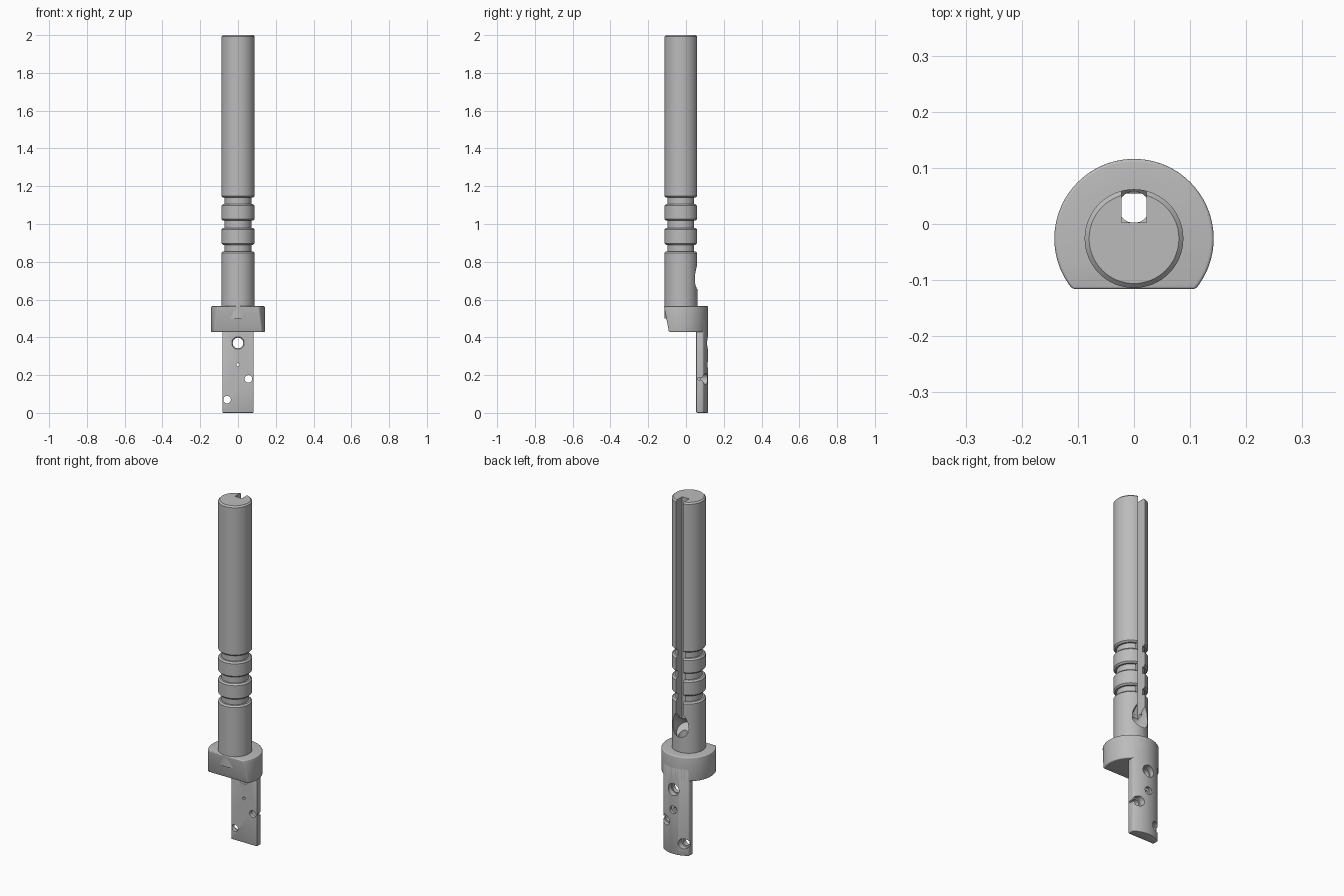
import bpy, bmesh, math
from mathutils import Matrix, Vector

old = bpy.data.objects.get("Cube")
if old:
    bpy.data.objects.remove(old, do_unlink=True)

steel = bpy.data.materials.new("steel grey")
steel.use_nodes = True
GREY = (0.5, 0.5, 0.5, 1)
steel.diffuse_color = GREY
steel.node_tree.nodes["Principled BSDF"].inputs["Base Color"].default_value = GREY

AXIS_Y = -0.026      # shared axis of shaft and collar
COLLAR_R = 0.142


def make_object(name, bm):
    bmesh.ops.recalc_face_normals(bm, faces=bm.faces)
    mesh = bpy.data.meshes.new(name)
    bm.to_mesh(mesh)
    bm.free()
    mesh.materials.append(steel)
    obj = bpy.data.objects.new(name, mesh)
    bpy.context.collection.objects.link(obj)
    return obj


def rod(name, start, end, r1, r2=None, sides=32):
    """Cylinder or cone between two points."""
    a, b = Vector(start), Vector(end)
    d = b - a
    turn = d.to_track_quat('Z', 'Y').to_matrix().to_4x4()
    bm = bmesh.new()
    bmesh.ops.create_cone(bm, cap_ends=True, segments=sides, radius1=r1,
                          radius2=r1 if r2 is None else r2, depth=d.length,
                          matrix=Matrix.Translation((a + b) / 2) @ turn)
    return make_object(name, bm)


def box(name, low, high):
    a, b = Vector(low), Vector(high)
    bm = bmesh.new()
    bmesh.ops.create_cube(bm, size=1, matrix=Matrix.Translation((a + b) / 2)
                          @ Matrix.Diagonal((*(b - a), 1)))
    return make_object(name, bm)


def finish(obj, cutters=(), bevel=0, segments=3):
    """Round the edges, cut the holes, then shade."""
    bpy.ops.object.select_all(action='DESELECT')
    bpy.context.view_layer.objects.active = obj
    obj.select_set(True)
    if bevel:
        mod = obj.modifiers.new("edges", 'BEVEL')
        mod.width = bevel
        mod.segments = segments
        mod.limit_method = 'ANGLE'
        bpy.ops.object.modifier_apply(modifier=mod.name)
    for cutter in cutters:
        mod = obj.modifiers.new("cut", 'BOOLEAN')
        mod.operation = 'DIFFERENCE'
        mod.solver = 'EXACT'
        mod.object = cutter
        bpy.ops.object.modifier_apply(modifier=mod.name)
    bpy.ops.object.shade_smooth_by_angle(angle=math.radians(32))


# Grooved shaft: a lathed profile of chamfered bands
R, CORE, C = 0.088, 0.071, 0.008
profile = [(0, 0.5), (R, 0.5)]
for low, high in ((0.855, 0.89), (0.98, 1.018), (1.105, 1.14)):
    profile += [(R, low - C), (R - C, low), (CORE, low),
                (CORE, high), (R - C, high), (R, high + C)]
profile += [(R, 2 - C), (R - C, 2), (0, 2)]
bm = bmesh.new()
verts = [bm.verts.new((r, 0, z)) for r, z in profile]
edges = [bm.edges.new(pair) for pair in zip(verts, verts[1:])]
bmesh.ops.spin(bm, geom=verts + edges, cent=(0, 0, 0), axis=(0, 0, 1),
               angle=math.tau, steps=64)
bmesh.ops.remove_doubles(bm, verts=bm.verts, dist=0.0001)
bmesh.ops.translate(bm, verts=bm.verts, vec=(0, AXIS_Y, 0))
shaft = make_object("grooved_shaft", bm)

# Wire slot, slanted pocket and vertical bore
slot = box("slot_cutter", (-0.022, 0.003, 0.7), (0.022, 0.2, 2.1))
pocket = rod("pocket_cutter", (0, 0.005, 0.665), (0, 0.155, 0.815), 0.05)
bore = rod("bore_cutter", (0, 0.03, 0.3), (0, 0.03, 0.75), 0.028)
finish(shaft, (slot, pocket, bore))

# Collar: a disc with a sloping flat front
collar = rod("collar", (0, AXIS_Y, 0.428), (0, AXIS_Y, 0.565), COLLAR_R, sides=72)
bm = bmesh.new()
bm.from_mesh(collar.data)
bm.transform(collar.matrix_world)
cut = bmesh.ops.bisect_plane(bm, geom=bm.verts[:] + bm.edges[:] + bm.faces[:],
                             plane_co=(0, -0.117, 0.565),
                             plane_no=(0, -0.137, -0.027), clear_outer=True)
bmesh.ops.edgeloop_fill(bm, edges=[e for e in cut["geom_cut"]
                                   if isinstance(e, bmesh.types.BMEdge)])
bmesh.ops.recalc_face_normals(bm, faces=bm.faces)
bm.to_mesh(collar.data)
bm.free()
finish(collar, (bore,), bevel=0.014, segments=4)

# Mounting tang: flat front, back following the collar
HALF, FRONT = 0.083, 0.054
sweep = math.asin(HALF / COLLAR_R)
outline = [(-HALF, FRONT), (HALF, FRONT)]
for i in range(25):
    a = sweep * (1 - i / 12)
    outline.append((COLLAR_R * math.sin(a), AXIS_Y + COLLAR_R * math.cos(a)))
bm = bmesh.new()
base = bm.faces.new([bm.verts.new((x, y, 0)) for x, y in outline])
top = bmesh.ops.extrude_face_region(bm, geom=[base])["geom"]
bmesh.ops.translate(bm, vec=(0, 0, 0.5),
                    verts=[v for v in top if isinstance(v, bmesh.types.BMVert)])
tang = make_object("mounting_tang", bm)

# Through holes, each with a wider recess in the back
holes = []
for x, z, r, wide, floor in ((0, 0.37, 0.028, 0.034, 0.085),
                             (0, 0.255, 0.008, 0.022, 0.1),
                             (0.055, 0.18, 0.02, 0.029, 0.078),
                             (-0.058, 0.07, 0.02, 0.029, 0.078)):
    holes.append(rod("hole_cutter", (x, 0, z), (x, 0.2, z), r))
    holes.append(rod("recess_cutter", (x, floor, z), (x, 0.2, z), wide))
holes.append(rod("countersink_cutter", (0, 0.05, 0.37), (0, 0.065, 0.37), 0.036, 0.024))
holes.append(rod("side_hole_cutter", (0.055, 0.068, 0.18), (0.1, 0.068, 0.18), 0.006, sides=16))
finish(tang, holes, bevel=0.005, segments=2)

for cutter in [slot, pocket, bore] + holes:
    bpy.data.objects.remove(cutter, do_unlink=True)
